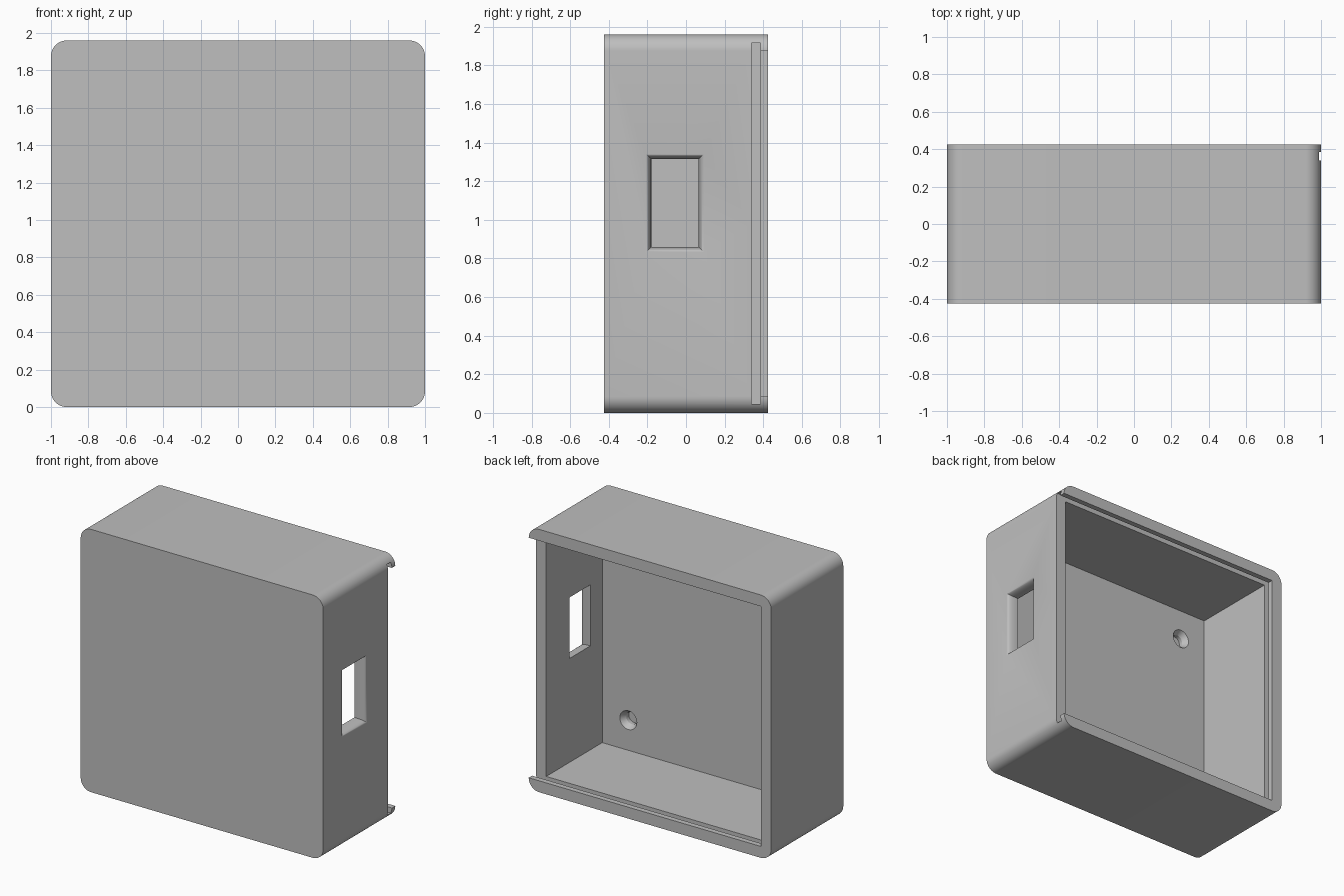
import bpy, bmesh, math
from mathutils import Vector, Matrix

old = bpy.data.objects.get("Cube")
if old:
    bpy.data.objects.remove(old, do_unlink=True)

# Main dimensions
HEIGHT, DEPTH, WALL = 1.96, 0.425, 0.085
FLOOR_Y = -0.32          # inner face of the front wall
SLOT_Y = 0.34            # where the lid slot starts

grey = bpy.data.materials.new("light grey plastic")
grey.use_nodes = True
colour = (0.52, 0.52, 0.52, 1)
grey.diffuse_color = colour
grey.node_tree.nodes["Principled BSDF"].inputs["Base Color"].default_value = colour


def finish(name, bm):
    bmesh.ops.recalc_face_normals(bm, faces=bm.faces)
    mesh = bpy.data.meshes.new(name)
    bm.to_mesh(mesh)
    bm.free()
    mesh.materials.append(grey)
    obj = bpy.data.objects.new(name, mesh)
    bpy.context.collection.objects.link(obj)
    return obj


def box_bmesh(low, high):
    bm = bmesh.new()
    low, high = Vector(low), Vector(high)
    size = Matrix.Diagonal((high - low).to_4d())
    bmesh.ops.create_cube(bm, size=1, matrix=Matrix.Translation((low + high) / 2) @ size)
    return bm


def loft(name, rings):
    """Closed solid through matching rings of points."""
    bm = bmesh.new()
    loops = [[bm.verts.new(p) for p in ring] for ring in rings]
    for a, b in zip(loops, loops[1:]):
        for i in range(len(a)):
            j = (i + 1) % len(a)
            bm.faces.new((a[i], a[j], b[j], b[i]))
    bm.faces.new(loops[0])
    bm.faces.new(loops[-1])
    return finish(name, bm)


# Outer body with rounded corners running front to back
bm = box_bmesh((-1, -DEPTH, 0), (1, DEPTH, HEIGHT))
long_edges = [e for e in bm.edges if abs(e.verts[0].co.y - e.verts[1].co.y) > 0.1]
bmesh.ops.bevel(bm, geom=long_edges, offset=WALL, segments=12, profile=0.5, affect='EDGES')
case = finish("enclosure_body", bm)

# Cavity, slot for the sliding lid and its open end
inner = 1 - WALL
cutters = [
    finish("cavity_cutter", box_bmesh((-inner, FLOOR_Y, WALL), (inner, 0.6, HEIGHT - WALL))),
    finish("lid_slot_cutter", box_bmesh((-0.955, SLOT_Y, 0.045), (1.2, 0.385, HEIGHT - 0.045))),
    finish("slot_exit_cutter", box_bmesh((0.8, SLOT_Y, WALL), (1.2, 0.6, HEIGHT - WALL))),
]


# Side window with a rounded outer rim
def window_ring(x, grow):
    y0, y1, z0, z1 = -0.18 - grow, 0.065 + grow, 0.86 - grow, 1.315 + grow
    return [(x, y0, z0), (x, y1, z0), (x, y1, z1), (x, y0, z1)]


rings = [window_ring(0.8, 0), window_ring(inner, 0)]
for i in range(1, 9):
    a = math.radians(90 * i / 8)
    rings.append(window_ring(inner + WALL * math.sin(a), 0.027 * (1 - math.cos(a))))
rings.append(window_ring(1.1, 0.027))
cutters.append(loft("window_cutter", rings))


# Countersunk blind screw holes inside the front wall
def circle(x, y, z, r, n=32):
    return [(x + r * math.cos(math.tau * i / n), y, z + r * math.sin(math.tau * i / n))
            for i in range(n)]


for x in (-0.7, 0.7):
    for z in (0.31, HEIGHT - 0.31):
        steps = ((0.05, 0.07), (0, 0.07), (-0.04, 0.045), (-0.07, 0.045))
        cutters.append(loft("screw_hole_cutter",
                            [circle(x, FLOOR_Y + d, z, r) for d, r in steps]))

# Cut everything out of the body
bpy.context.view_layer.objects.active = case
for cutter in cutters:
    cutter.hide_render = True
    mod = case.modifiers.new("cut", 'BOOLEAN')
    mod.operation, mod.solver, mod.object = 'DIFFERENCE', 'EXACT', cutter
    bpy.ops.object.modifier_apply(modifier=mod.name)
for cutter in cutters:
    bpy.data.objects.remove(cutter, do_unlink=True)

bpy.ops.object.select_all(action='DESELECT')
case.select_set(True)
bpy.ops.object.shade_smooth_by_angle(angle=math.radians(30))
